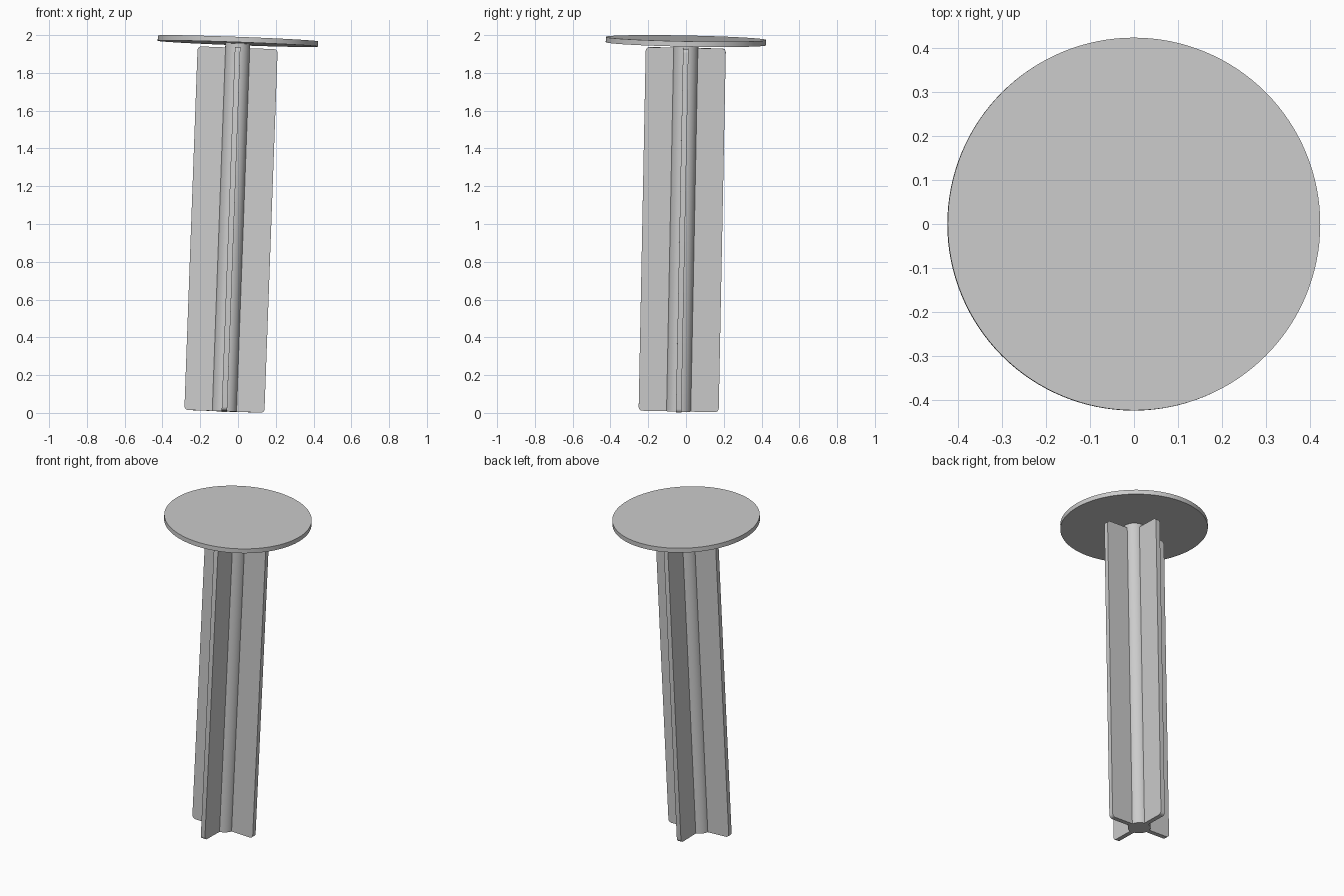
import bpy, bmesh
from mathutils import Matrix, Vector

cube = bpy.data.objects.get("Cube")
if cube:
    bpy.data.objects.remove(cube, do_unlink=True)

GREY = (0.6, 0.6, 0.6, 1)
grey = bpy.data.materials.new("plain grey")
grey.use_nodes = True
grey.diffuse_color = GREY
grey.node_tree.nodes["Principled BSDF"].inputs["Base Color"].default_value = GREY

# The whole model leans along one axis, measured down from the disc top
LEAN = Vector((0.0365, 0.0197, 1)).normalized()
POSE = (Matrix.Translation((0, 0, 1.9825))
        @ Vector((0, 0, 1)).rotation_difference(LEAN).to_matrix().to_4x4())
DISC_T, FIN_TOP, BOTTOM = 0.028, -0.05, -1.976


def add_part(name, bm):
    mesh = bpy.data.meshes.new(name)
    bmesh.ops.recalc_face_normals(bm, faces=bm.faces)
    bm.to_mesh(mesh)
    bm.free()
    mesh.materials.append(grey)
    obj = bpy.data.objects.new(name, mesh)
    bpy.context.collection.objects.link(obj)
    obj.matrix_world = POSE
    bpy.ops.object.select_all(action='DESELECT')
    obj.select_set(True)
    bpy.context.view_layer.objects.active = obj
    bpy.ops.object.shade_smooth_by_angle(angle=0.6)
    return obj


def cylinder(name, radius, low, high, sides):
    bm = bmesh.new()
    bmesh.ops.create_cone(bm, cap_ends=True, segments=sides, radius1=radius,
                          radius2=radius, depth=high - low,
                          matrix=Matrix.Translation((0, 0, (low + high) / 2)))
    return add_part(name, bm)


def fin_plate(name, turn):
    """Thin upright plate through the axis, with rounded corners."""
    bm = bmesh.new()
    bmesh.ops.create_cube(bm, size=1)
    bmesh.ops.scale(bm, vec=(0.424, 0.029, FIN_TOP - BOTTOM), verts=bm.verts)
    corners = [e for e in bm.edges
               if abs(e.verts[0].co.y - e.verts[1].co.y) > 0.01]
    bmesh.ops.bevel(bm, geom=corners, offset=0.02, segments=5, profile=0.5,
                    affect='EDGES')
    bm.transform(Matrix.Translation((0, 0, (FIN_TOP + BOTTOM) / 2))
                 @ Matrix.Rotation(turn, 4, 'Z'))
    return add_part(name, bm)


# Round top plate, core post and crossed fins
cylinder("top_disc", 0.4245, -DISC_T, 0, 128)
cylinder("core_post", 0.066, BOTTOM, -DISC_T, 48)
fin_plate("side_fins", 0)
fin_plate("front_back_fins", 1.5707963)
